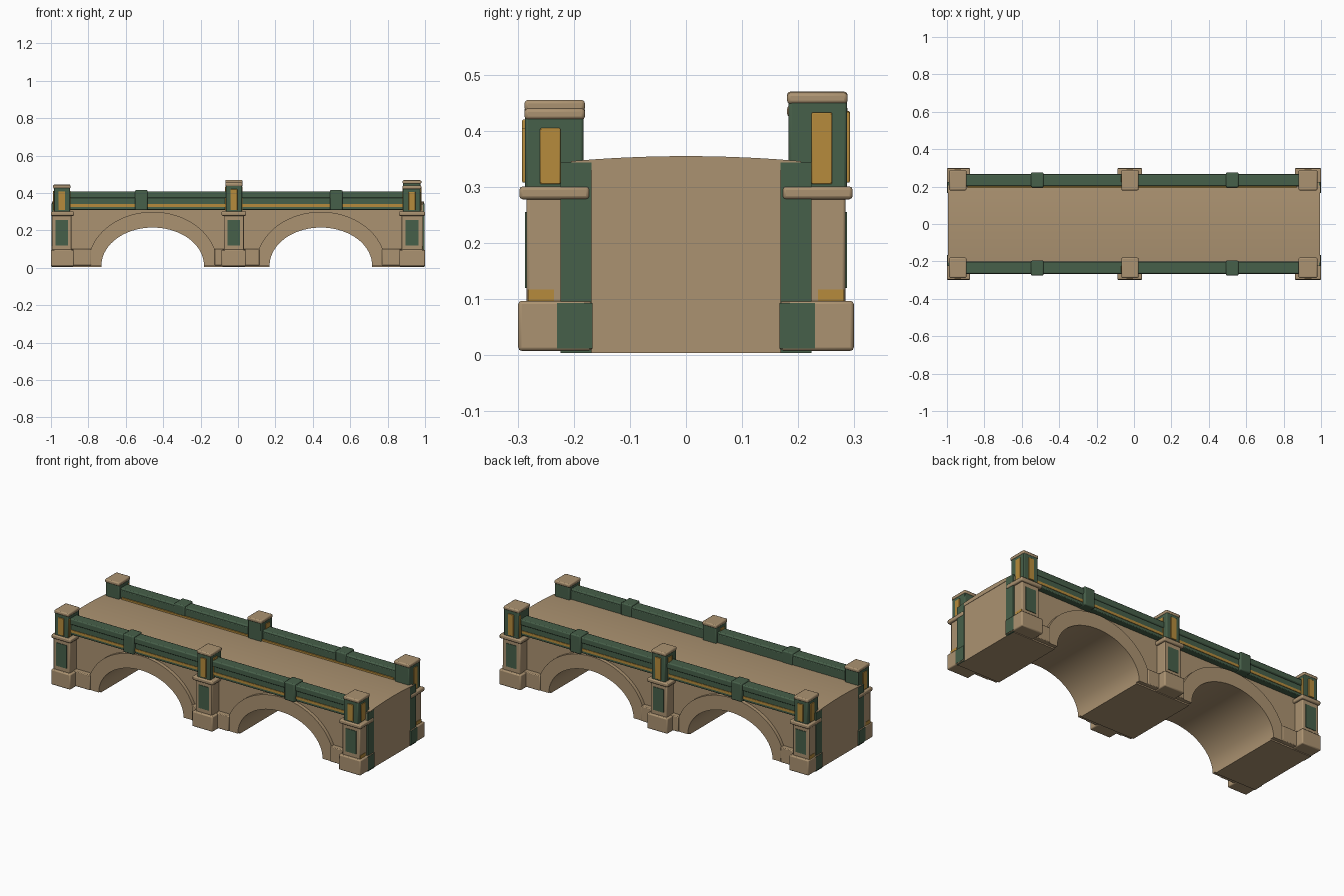
import bpy, bmesh, math

if "Cube" in bpy.data.objects:
    bpy.data.objects.remove(bpy.data.objects["Cube"])


def material(name, rgb):
    m = bpy.data.materials.new(name)
    m.diffuse_color = (*rgb, 1)
    m.use_nodes = True
    m.node_tree.nodes["Principled BSDF"].inputs["Base Color"].default_value = m.diffuse_color
    return m


STONE = material("tan stone", (0.41, 0.29, 0.165))
GREEN = material("dark green", (0.062, 0.115, 0.067))
GOLD = material("gold ochre", (0.47, 0.26, 0.045))


def finish(name, bm, mat, bevel=0.0):
    bmesh.ops.recalc_face_normals(bm, faces=bm.faces)
    me = bpy.data.meshes.new(name)
    bm.to_mesh(me)
    bm.free()
    me.materials.append(mat)
    ob = bpy.data.objects.new(name, me)
    bpy.context.collection.objects.link(ob)
    if bevel:
        b = ob.modifiers.new("bevel", 'BEVEL')
        b.width, b.segments = bevel, 2
    bpy.ops.object.select_all(action='DESELECT')
    bpy.context.view_layer.objects.active = ob
    ob.select_set(True)
    bpy.ops.object.shade_smooth_by_angle(angle=math.radians(32))
    return ob


def box(name, x, y, z, mat, bevel=0.0):
    """Box from (min, max) ranges."""
    bm = bmesh.new()
    bmesh.ops.create_cube(bm, size=1)
    for v in bm.verts:
        v.co = [(a[0] + a[1]) / 2 + c * (a[1] - a[0]) for a, c in zip((x, y, z), v.co)]
    return finish(name, bm, mat, bevel)


def side_y(s, inner, outer):
    """Y range on the front (s=-1) or the back (s=1)."""
    return tuple(sorted((s * inner, s * outer)))


def prism(name, pts, axis, lo, hi, mat, bevel=0.0):
    """Extrude an outline along axis x or y."""
    bm = bmesh.new()
    place = (lambda p, d: (p[0], d, p[1])) if axis == 'y' else (lambda p, d: (d, p[0], p[1]))
    a = bm.faces.new([bm.verts.new(place(p, lo)) for p in pts])
    r = bmesh.ops.extrude_face_region(bm, geom=[a])
    for v in r['geom']:
        if isinstance(v, bmesh.types.BMVert):
            v.co['xyz'.index(axis)] = hi
    return finish(name, bm, mat, bevel)


def arc(cx, a, b, z0=0.012, n=36):
    return [(cx - a * math.cos(math.pi * i / n), z0 + b * math.sin(math.pi * i / n))
            for i in range(n + 1)]


ARCHES = (-0.456, 0.443)
R, H = 0.274, 0.203

# Main body with two barrel vaults, and cambered roadway
outline = [(-0.993, 0.004)]
for cx in ARCHES:
    pts = arc(cx, R, H)
    outline += [(pts[0][0], 0.004)] + pts + [(pts[-1][0], 0.004)]
outline += [(0.993, 0.004), (0.993, 0.34), (-0.993, 0.34)]
prism("bridge_body", outline, 'y', -0.222, 0.222, STONE)
road = [(-0.205, 0.33)] + [(-0.205 + 0.041 * i, 0.346 + 0.009 * (1 - (i / 5 - 1) ** 2))
                           for i in range(11)] + [(0.205, 0.33)]
prism("roadway", road, 'x', -0.995, 0.995, STONE)

# Piers: centre x, half width, post heights front and back
PIERS = ((-0.942, 0.046, 0.443, 0.445), (-0.022, 0.046, 0.455, 0.47), (0.93, 0.05, 0.44, 0.468))

for s in (-1, 1):
    tag = "front" if s < 0 else "back"
    # Arch rings
    for cx in ARCHES:
        ring = arc(cx, R, H) + arc(cx, 0.348, 0.287)[::-1]
        prism(tag + "_arch_ring", ring, 'y', *side_y(s, 0.2, 0.243), STONE)
    # Plinth courses beside the arch feet
    for x in ((-0.9, -0.785), (-0.125, -0.07), (0.03, 0.115), (0.77, 0.88)):
        box(tag + "_plinth", x, side_y(s, 0.2, 0.25), (0.012, 0.1), STONE, 0.004)
    # Parapet, gold string line and inner gold edge
    box(tag + "_parapet", (-0.96, 0.95), side_y(s, 0.2, 0.258), (0.31, 0.397), GREEN, 0.004)
    box(tag + "_coping", (-0.96, 0.95), side_y(s, 0.202, 0.266), (0.372, 0.407), GREEN, 0.006)
    box(tag + "_gold_line", (-0.9, 0.88), side_y(s, 0.25, 0.261), (0.325, 0.34), GOLD)
    if s > 0:
        box("inner_gold_edge", (-0.89, 0.87), (0.193, 0.205), (0.34, 0.357), GOLD)
    # Small intermediate parapet blocks
    for x in (-0.517, 0.525):
        box(tag + "_parapet_block", (x - 0.034, x + 0.034), side_y(s, 0.196, 0.275),
            (0.308, 0.415), GREEN, 0.006)

    for cx, w, zf, zb in PIERS:
        top = zf if s < 0 else zb
        end = 0 if abs(cx) < 0.5 else math.copysign(1, cx)
        lo, hi = cx - w - 0.02, cx + w + 0.02
        lo, hi = max(lo, -1), min(hi, 1)
        # Base, shaft, collar
        box(tag + "_pier_base", (lo, hi), side_y(s, 0.167, 0.299), (0.008, 0.097), STONE, 0.006)
        box(tag + "_pier_shaft", (cx - w - 0.007, cx + w + 0.007), side_y(s, 0.18, 0.284),
            (0.09, 0.285), STONE, 0.005)
        box(tag + "_pier_collar", (lo, hi), side_y(s, 0.172, 0.297), (0.278, 0.301), STONE, 0.006)
        # Post and cap
        box(tag + "_post", (cx - w + 0.003, cx + w - 0.003), side_y(s, 0.183, 0.287),
            (0.295, top - 0.014), GREEN, 0.005)
        box(tag + "_post_cap", (cx - w, cx + w), side_y(s, 0.18, 0.288),
            (top - 0.02, top), STONE, 0.006)
        # Green shaft panel and gold post panels
        box(tag + "_shaft_panel", (cx - 0.034, cx + 0.034), side_y(s, 0.28, 0.287),
            (0.12, 0.255), GREEN)
        box(tag + "_post_panel", (cx - 0.018, cx + 0.018), side_y(s, 0.284, 0.292),
            (0.308, top - 0.035), GOLD, 0.002)
        for d in (-1, 1):
            px = cx + d * (w - 0.003)
            box(tag + "_post_side_panel", (px - 0.004, px + 0.004),
                side_y(s, 0.224, 0.26) if not end or d == end else side_y(s, 0.268, 0.28),
                (0.305, top - 0.035), GOLD, 0.002)
        # Green strips and gold band on the bridge ends
        if end:
            def end_plate(name, x0, x1, y, z, mat):
                box(tag + name, tuple(sorted((end * x0, end * x1))), y, z, mat)
            end_plate("_end_strip", 0.988, 0.996, side_y(s, 0.168, 0.2235), (0.004, 0.344), GREEN)
            end_plate("_base_strip", 0.994, 1.0005, side_y(s, 0.1665, 0.23), (0.012, 0.093), GREEN)
            sx = abs(cx) + w + 0.007
            end_plate("_gold_band", sx - 0.004, sx + 0.002, side_y(s, 0.235, 0.282),
                      (0.096, 0.117), GOLD)
